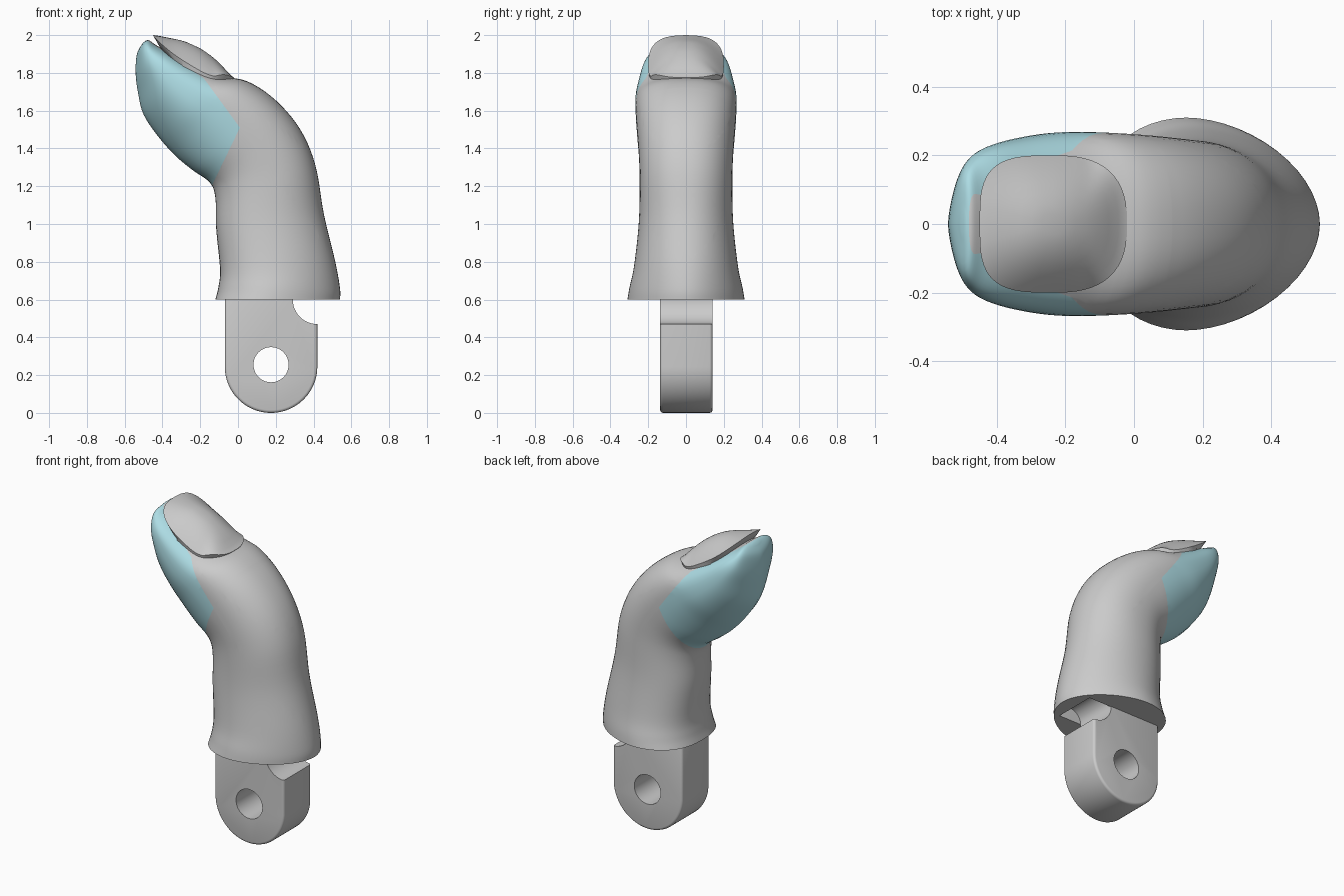
import bpy, bmesh, math
from mathutils import Vector

if "Cube" in bpy.data.objects:
    bpy.data.objects.remove(bpy.data.objects["Cube"])


def add_object(name, bm):
    bmesh.ops.recalc_face_normals(bm, faces=bm.faces[:])
    me = bpy.data.meshes.new(name)
    bm.to_mesh(me)
    bm.free()
    ob = bpy.data.objects.new(name, me)
    bpy.context.collection.objects.link(ob)
    return ob


def activate(ob):
    bpy.ops.object.select_all(action='DESELECT')
    ob.select_set(True)
    bpy.context.view_layer.objects.active = ob


def smooth(ob, angle=35):
    activate(ob)
    bpy.ops.object.shade_smooth_by_angle(angle=math.radians(angle))


def prism(name, outline, y0, y1):
    """Extrude an (x, z) outline along y."""
    bm = bmesh.new()
    a = [bm.verts.new((x, y0, z)) for x, z in outline]
    b = [bm.verts.new((x, y1, z)) for x, z in outline]
    bm.faces.new(a)
    bm.faces.new(b[::-1])
    for i in range(len(a)):
        j = (i + 1) % len(a)
        bm.faces.new((a[i], a[j], b[j], b[i]))
    return add_object(name, bm)


def skin(bm, rings):
    """Join rings of vertices into a closed skin with capped ends."""
    n = len(rings[0])
    for r0, r1 in zip(rings, rings[1:]):
        for s in range(n):
            t = (s + 1) % n
            bm.faces.new((r0[s], r0[t], r1[t], r1[s]))
    bm.faces.new(rings[0])
    bm.faces.new(rings[-1])


def circle(cx, cz, r, n=48):
    return [(cx + r * math.cos(2 * math.pi * i / n),
             cz + r * math.sin(2 * math.pi * i / n)) for i in range(n)]


def cut_round(ob, cx, cz, r, half):
    cutter = prism("cutter", circle(cx, cz, r), -half, half)
    cutter.hide_render = True
    mod = ob.modifiers.new("cut", 'BOOLEAN')
    mod.operation = 'DIFFERENCE'
    mod.object = cutter
    mod.solver = 'EXACT'
    activate(ob)
    bpy.ops.object.modifier_apply(modifier=mod.name)
    bpy.data.objects.remove(cutter)


def power(c, n):
    return math.copysign(abs(c) ** (2 / n), c)


def spline(rows, t):
    """Catmull-Rom through rows of numbers, t counted in rows."""
    i = min(int(t), len(rows) - 2)
    f = t - i
    p = [rows[max(0, min(len(rows) - 1, k))] for k in range(i - 1, i + 3)]
    return [0.5 * (2 * b + (c - a) * f + (2 * a - 5 * b + 4 * c - d) * f * f
                   + (3 * b - a - 3 * c + d) * f ** 3) for a, b, c, d in zip(*p)]


# Finger body: inner x z, outer x z, half width, roundness, skew of widest point
sections = [
    (-.12, .60, .54, .60, .31, 1.9, 1.28),
    (-.105, .66, .54, .66, .30, 1.9, 1.25),
    (-.095, .76, .515, .80, .275, 2.0, 1.2),
    (-.115, .97, .455, 1.05, .25, 2.1, 1.1),
    (-.12, 1.14, .41, 1.31, .245, 2.2, 1.0),
    (-.15, 1.22, .33, 1.50, .25, 2.2, .92),
    (-.24, 1.285, .20, 1.655, .26, 2.3, .82),
    (-.33, 1.36, .05, 1.755, .267, 2.35, .72),
    (-.42, 1.46, -.10, 1.785, .267, 2.4, .65),
    (-.50, 1.58, -.24, 1.845, .25, 2.4, .62),
    (-.53, 1.70, -.36, 1.91, .225, 2.3, .62),
    (-.542, 1.80, -.43, 1.945, .19, 2.2, .65),
    (-.535, 1.90, -.47, 1.972, .135, 2.1, .7),
    (-.505, 1.957, -.49, 1.97, .03, 2.0, .9)]
SIDES, STEPS = 56, 5
bm = bmesh.new()
rings = []
for k in range((len(sections) - 1) * STEPS + 1):
    ix, iz, ox, oz, hw, n, skew = spline(sections, k / STEPS)
    ring = []
    for s in range(SIDES):
        a = 2 * math.pi * s / SIDES
        u = max(0, 0.5 + 0.5 * power(math.cos(a), n)) ** skew
        ring.append(bm.verts.new((ix + (ox - ix) * u, hw * power(math.sin(a), n),
                                  iz + (oz - iz) * u)))
    rings.append(ring)
skin(bm, rings)

# Fingertip pad: clean border cuts, then coloured faces
border = [(-.14, 1.20), (.01, 1.51), (-.18, 1.77), (-.44, 1.945)]
planes = []
for (x0, z0), (x1, z1) in zip(border, border[1:]):
    co, no = Vector((x0, 0, z0)), Vector((z1 - z0, 0, x0 - x1)).normalized()
    planes.append((co, no))
    bmesh.ops.bisect_plane(bm, geom=bm.verts[:] + bm.edges[:] + bm.faces[:],
                           plane_co=co, plane_no=no, dist=1e-4)
for f in bm.faces:
    c = f.calc_center_median()
    f.material_index = int(all((c - co).dot(no) < 0 for co, no in planes))
finger = add_object("finger", bm)
grey = bpy.data.materials.new("grey")
blue = bpy.data.materials.new("pad_blue")
blue.diffuse_color = (.42, .72, .78, 1)
blue.use_nodes = True
blue.node_tree.nodes["Principled BSDF"].inputs["Base Color"].default_value = blue.diffuse_color
grey.diffuse_color = (.8, .8, .8, 1)
grey.use_nodes = True
grey.node_tree.nodes["Principled BSDF"].inputs["Base Color"].default_value = grey.diffuse_color
finger.data.materials.append(grey)
finger.data.materials.append(blue)
cut_round(finger, .37, .60, .08, .135)
smooth(finger)

# Nail: domed plate whose rim sinks into the finger
crest = [(-.45, 2.0), (-.37, 1.985), (-.29, 1.965), (-.20, 1.925),
         (-.11, 1.86), (-.02, 1.775)]


def nail_z(x, y):
    top = spline(crest, max(0, min(5, (x + .45) / .086)))[1]
    rim = max(1.765, 1.93 - .6 * (x + .40))
    return top - max(0, top - rim) * min(1, abs(y) / .2) ** 2.2


bm = bmesh.new()
rows = []
for f in [.15, .3, .45, .6, .75, .88, .96, 1, 1]:
    row = []
    sunk = len(rows) == 8
    for s in range(SIDES):
        a = 2 * math.pi * s / SIDES
        n = 3.4 if math.cos(a) < 0 else 2.6
        x = -.235 + .215 * f * power(math.cos(a), n)
        y = .2 * f * power(math.sin(a), n)
        # the rim leans back under the free tip, and inward elsewhere
        lean = .035 if x < -.3 else -.03 * max(0, (x + .3) / .28)
        row.append(bm.verts.new((x + lean * sunk, y * (1 - .06 * sunk),
                                 nail_z(x, y) - .06 * sunk)))
    rows.append(row)
skin(bm, rows)
smooth(add_object("nail", bm), 40)

# Hinge tab with pin hole and tendon notch
R, CX, CZ = .245, .175, .25
outline = [(CX + R * math.cos(math.pi + math.pi * i / 40),
            CZ - .005 + R * math.sin(math.pi + math.pi * i / 40)) for i in range(41)]
tab = prism("hinge_tab", outline + [(CX + R, .64), (CX - R, .64)], -.137, .14)
bev = tab.modifiers.new("bevel", 'BEVEL')
bev.width, bev.segments, bev.limit_method = .015, 3, 'ANGLE'
activate(tab)
bpy.ops.object.modifier_apply(modifier=bev.name)
cut_round(tab, CX, .255, .093, .3)
cut_round(tab, CX + R, .60, .13, .3)
smooth(tab)
